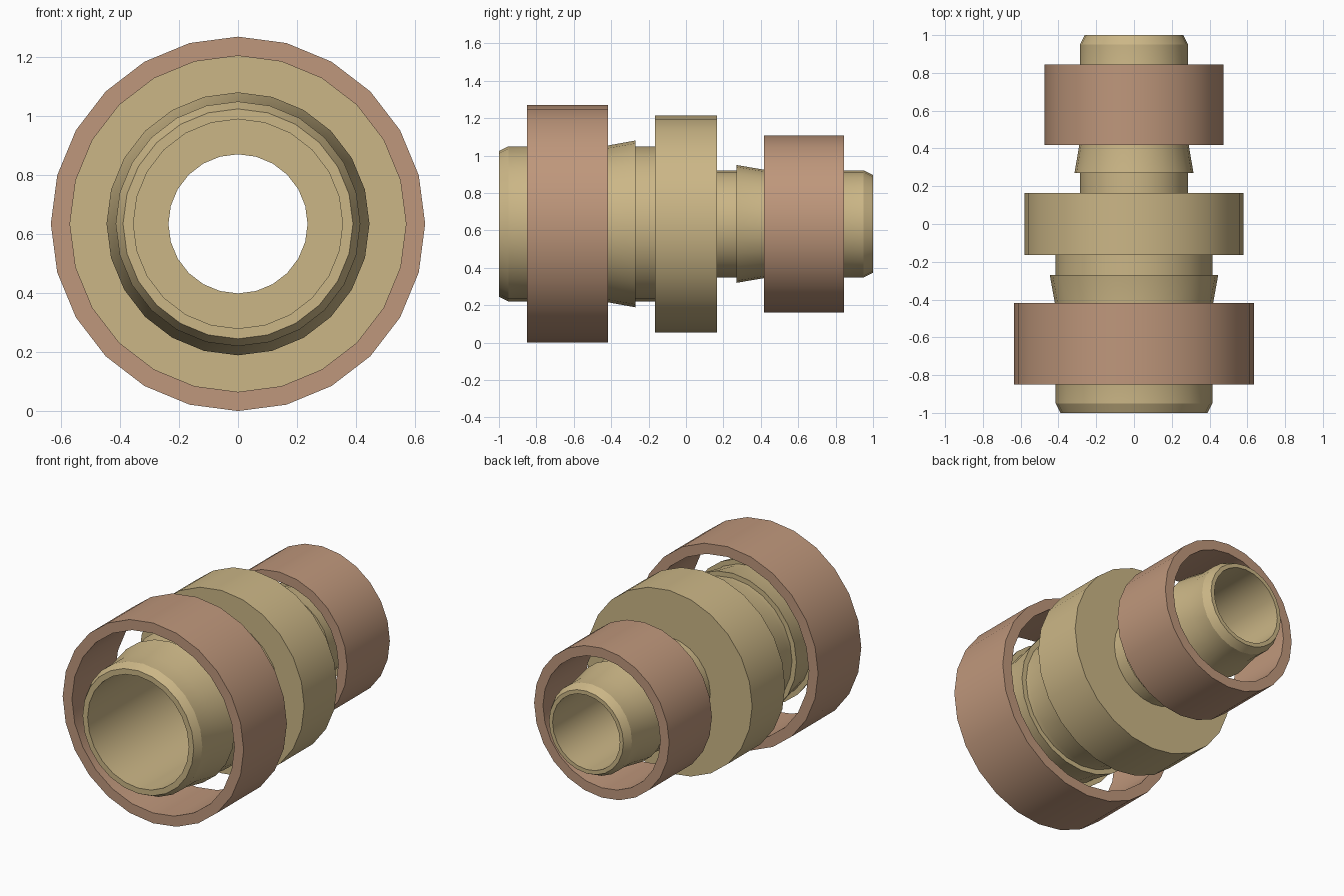
import bpy, bmesh, math

if "Cube" in bpy.data.objects:
    bpy.data.objects.remove(bpy.data.objects["Cube"])

SIDES = 24
AXIS_Z = 0.635


def material(name, rgb):
    m = bpy.data.materials.new(name)
    m.diffuse_color = (*rgb, 1)
    m.use_nodes = True
    m.node_tree.nodes["Principled BSDF"].inputs["Base Color"].default_value = m.diffuse_color
    return m


def lathe(name, profile, mat):
    """Revolve a closed (y, radius) profile around the horizontal y axis."""
    bm = bmesh.new()
    rings = []
    for i in range(SIDES):
        a = 2 * math.pi * i / SIDES
        rings.append([bm.verts.new((r * math.sin(a), y, AXIS_Z + r * math.cos(a)))
                      for y, r in profile])
    n = len(profile)
    for i in range(SIDES):
        a, b = rings[i], rings[(i + 1) % SIDES]
        for j in range(n):
            k = (j + 1) % n
            bm.faces.new((a[j], a[k], b[k], b[j]))
    bmesh.ops.recalc_face_normals(bm, faces=bm.faces)
    me = bpy.data.meshes.new(name)
    bm.to_mesh(me)
    bm.free()
    ob = bpy.data.objects.new(name, me)
    bpy.context.collection.objects.link(ob)
    me.materials.append(mat)
    bpy.ops.object.select_all(action='DESELECT')
    ob.select_set(True)
    bpy.context.view_layer.objects.active = ob
    bpy.ops.object.shade_smooth_by_angle(angle=math.radians(25))
    return ob


def barbed_tail(radius, lip):
    """Outer profile from the chamfered tip (y = -1) to the flange."""
    pts = [(-1.0, radius - 0.025), (-0.95, radius)]
    for start in (-0.84, -0.64, -0.44):
        pts += [(start, radius), (start + 0.17, radius + lip), (start + 0.17, radius)]
    return pts + [(-0.165, radius)]


def mirrored(pts):
    return [(-y, r) for y, r in reversed(pts)]


brass = material("body_tan", (0.60, 0.47, 0.24))
copper = material("ring_copper", (0.52, 0.31, 0.20))

# Reducing coupling: wide barbed tail, flange, narrow barbed tail, stepped bore
body = barbed_tail(0.415, 0.031)
body += [(-0.165, 0.58), (0.165, 0.58)]
body += mirrored(barbed_tail(0.286, 0.029))
body += [(1.0, 0.236), (0.0, 0.236), (0.0, 0.355), (-1.0, 0.355)]
lathe("coupling_body", body, brass)

# Loose crimp rings around each tail
for name, y0, y1, outer, inner in (
        ("large_crimp_ring", -0.85, -0.417, 0.635, 0.57),
        ("small_crimp_ring", 0.417, 0.845, 0.474, 0.412)):
    lathe(name, [(y0, inner), (y0, outer), (y1, outer), (y1, inner)], copper)
